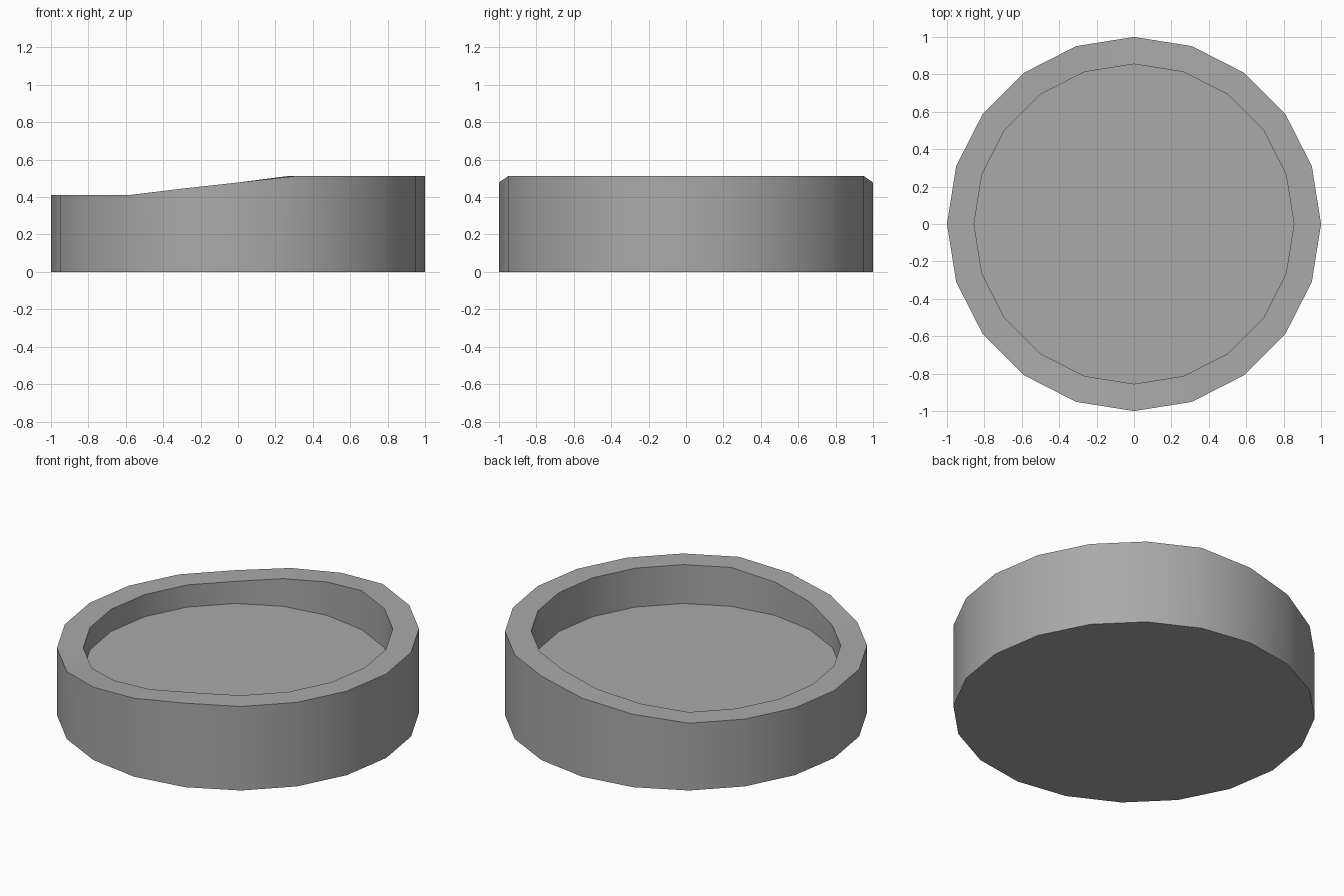
import bpy, bmesh, math

cube = bpy.data.objects.get("Cube")
if cube:
    bpy.data.objects.remove(cube, do_unlink=True)

SIDES = 20
OUTER, INNER = 1.0, 0.855
LOW, HIGH, FLOOR = 0.41, 0.512, 0.275

grey = bpy.data.materials.new("mid_grey")
grey.use_nodes = True
colour = (0.4, 0.4, 0.4, 1)
grey.diffuse_color = colour
grey.node_tree.nodes["Principled BSDF"].inputs["Base Color"].default_value = colour


def rim_height(angle):
    # low on the -x side, ramping up to high on the +x side
    steps = (math.degrees(math.acos(max(-1, min(1, math.cos(angle)))))) / 18
    t = max(0, min(1, (7 - steps) / 3))
    return LOW + (HIGH - LOW) * t


def ring(bm, radius, height):
    verts = []
    for i in range(SIDES):
        a = math.tau * i / SIDES
        verts.append(bm.verts.new((radius * math.cos(a), radius * math.sin(a), height(a))))
    return verts


# Shallow dish: outer wall, sloping rim, inner wall, floor and base
bm = bmesh.new()
rings = [
    ring(bm, OUTER, lambda a: 0),
    ring(bm, OUTER, rim_height),
    ring(bm, INNER, rim_height),
    ring(bm, INNER, lambda a: FLOOR),
]
for low, high in zip(rings, rings[1:]):
    for i in range(SIDES):
        j = (i + 1) % SIDES
        bm.faces.new((low[i], low[j], high[j], high[i]))
bm.faces.new(rings[0][::-1])
bm.faces.new(rings[-1])
bmesh.ops.recalc_face_normals(bm, faces=bm.faces)

mesh = bpy.data.meshes.new("round_dish")
bm.to_mesh(mesh)
bm.free()
mesh.materials.append(grey)
dish = bpy.data.objects.new("round_dish", mesh)
bpy.context.collection.objects.link(dish)

# Smooth walls with crisp rim edges
bpy.ops.object.select_all(action="DESELECT")
dish.select_set(True)
bpy.context.view_layer.objects.active = dish
bpy.ops.object.shade_smooth_by_angle(angle=math.radians(30))
